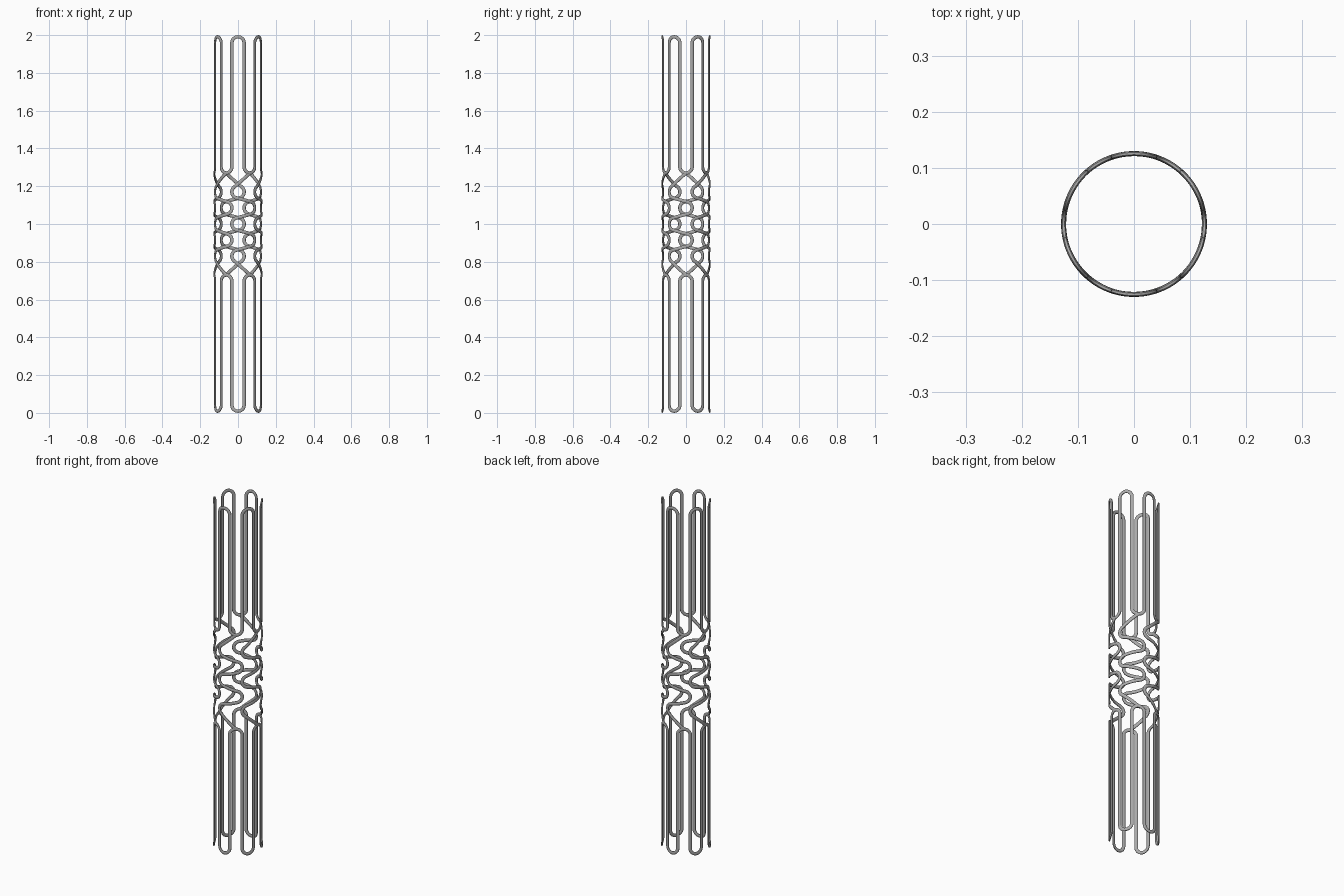
import bpy, bmesh, math

cube = bpy.data.objects.get("Cube")
if cube:
    bpy.data.objects.remove(cube, do_unlink=True)

R = 0.1255                 # radius of the wire centre line
HALF_W, HALF_T = 0.0092, 0.0045
SIDES = 10
COUNT = 6                  # repeats around the tube
STEP = R * math.pi / COUNT # arc length between neighbouring arms
MID = 1.0

steel = bpy.data.materials.new("brushed_steel")
steel.use_nodes = True
steel.diffuse_color = (0.4, 0.4, 0.4, 1)
steel.node_tree.nodes["Principled BSDF"].inputs["Base Color"].default_value = (0.4, 0.4, 0.4, 1)


def arc(cu, cz, r, start, end, n=10):
    """Arc in unrolled (around, up) coordinates, angles in degrees."""
    angles = [math.radians(start + (end - start) * i / n) for i in range(n + 1)]
    return [(cu + r * math.cos(a), cz + r * math.sin(a)) for a in angles]


def line(a, b, n=6):
    """Inner points of a straight run, so that it bends round the tube."""
    return [(a[0] + (b[0] - a[0]) * i / n, a[1] + (b[1] - a[1]) * i / n) for i in range(1, n)]


def section():
    """Rounded flat wire section as (width, thickness) pairs."""
    pts = []
    for i in range(SIDES):
        a = 2 * math.pi * (i + 0.5) / SIDES
        c, s = math.cos(a), math.sin(a)
        pts.append((HALF_W * math.copysign(abs(c) ** 0.7, c),
                    HALF_T * math.copysign(min(1, abs(s) ** 0.7), s)))
    return pts


def wire(name, path, closed=False):
    """Sweep the section along an unrolled path wrapped on the tube."""
    bm = bmesh.new()
    n = len(path)
    total = 2 * COUNT * STEP
    rings = []
    for i, (u, z) in enumerate(path):
        a = path[i - 1] if i or closed else path[0]
        b = path[(i + 1) % n] if i < n - 1 or closed else path[-1]
        du, dz = b[0] - a[0], b[1] - a[1]
        if closed:
            du -= total * round(du / total)
        length = math.hypot(du, dz)
        nu, nz = -dz / length, du / length
        ring = []
        for w, t in section():
            angle = (u + nu * w) / R - math.pi / 2
            ring.append(bm.verts.new(((R + t) * math.cos(angle), (R + t) * math.sin(angle), z + nz * w)))
        rings.append(ring)
    for i in range(n if closed else n - 1):
        p, q = rings[i], rings[(i + 1) % n]
        for j in range(SIDES):
            k = (j + 1) % SIDES
            bm.faces.new((p[j], p[k], q[k], q[j]))
    if not closed:
        bm.faces.new(rings[0])
        bm.faces.new(rings[-1])
    bmesh.ops.recalc_face_normals(bm, faces=bm.faces)
    mesh = bpy.data.meshes.new(name)
    bm.to_mesh(mesh)
    bm.free()
    mesh.materials.append(steel)
    obj = bpy.data.objects.new(name, mesh)
    bpy.context.collection.objects.link(obj)
    bpy.ops.object.select_all(action='DESELECT')
    obj.select_set(True)
    bpy.context.view_layer.objects.active = obj
    bpy.ops.object.shade_smooth_by_angle(angle=math.radians(50))


# Long looped end sections, mirrored top and bottom
bend = STEP / 2
outer_z = 2 - HALF_W - bend
inner_z = 1.27 + bend
loops = []
for k in range(COUNT):
    u = 2 * STEP * k
    loops += arc(u, outer_z, bend, 180, 0, 14)
    loops += arc(u + STEP, inner_z, bend, 180, 360, 14)
wire("upper_loops", loops, True)
wire("lower_loops", [(u, 2 * MID - z) for u, z in loops], True)

# Meandering flexible links that join the two end sections
ROWS, PITCH, TURN = 5, 0.085, 0.033
tilt = math.degrees(math.atan2(PITCH, STEP) - math.asin(2 * TURN / math.hypot(STEP, PITCH)))
link = [(STEP, 1.27)]
for row in range(ROWS):
    z = MID + PITCH * ((ROWS - 1) / 2 - row)
    first = 118 if row == 0 else 90 + tilt
    last = 242 if row == ROWS - 1 else 270 - tilt
    if row % 2 == 0:
        turn = arc(0, z, TURN, first, last, 12)
    else:
        turn = arc(STEP, z, TURN, 90 - tilt, -90 + tilt, 12)
    link += line(link[-1], turn[0]) + turn
end = (STEP, 2 * MID - 1.27)
link += line(link[-1], end) + [end]
for k in range(COUNT):
    wire(f"flexible_link_{k + 1}", [(u + 2 * STEP * k, z) for u, z in link])
